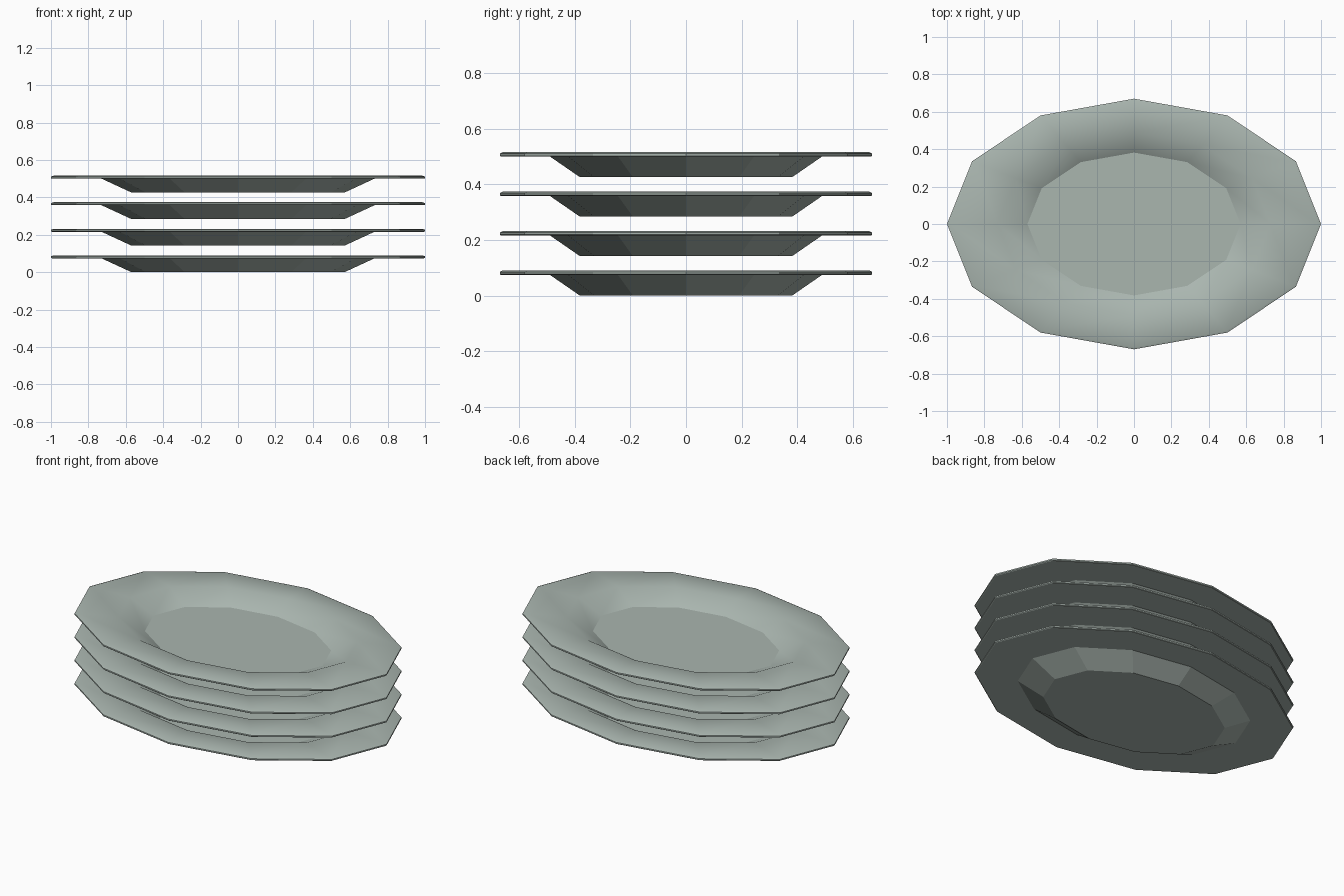
import bpy, bmesh, math

if "Cube" in bpy.data.objects:
    bpy.data.objects.remove(bpy.data.objects["Cube"])

SIDES, DEPTH, COUNT, STEP = 12, 0.67, 4, 0.142

glaze = bpy.data.materials.new("grey green glaze")
glaze.diffuse_color = (0.40, 0.465, 0.43, 1)
glaze.use_nodes = True
glaze.node_tree.nodes["Principled BSDF"].inputs["Base Color"].default_value = glaze.diffuse_color

# Profile (radius, height) from underside centre ring round the rim to the floor
profile = [(0.57, 0.0), (0.73, 0.074), (0.995, 0.074), (1.0, 0.077),
           (1.0, 0.085), (0.985, 0.09), (0.73, 0.09), (0.57, 0.022)]
SMOOTH_FROM = 4  # upper rim and inner wall are smooth

# Oval plate mesh
bm = bmesh.new()
rings = [[bm.verts.new((r * math.cos(math.tau * i / SIDES),
                        r * DEPTH * math.sin(math.tau * i / SIDES), z))
          for i in range(SIDES)] for r, z in profile]
for k, (a, b) in enumerate(zip(rings, rings[1:])):
    for i in range(SIDES):
        j = (i + 1) % SIDES
        f = bm.faces.new((a[i], a[j], b[j], b[i]))
        f.smooth = k >= SMOOTH_FROM
bm.faces.new(rings[0][::-1])   # base
bm.faces.new(rings[-1])        # floor
bmesh.ops.recalc_face_normals(bm, faces=bm.faces)
# Keep the floor and outer edge crisp
for e in bm.edges:
    if len({f.smooth for f in e.link_faces}) == 2:
        e.smooth = False
mesh = bpy.data.meshes.new("plate")
bm.to_mesh(mesh)
bm.free()
mesh.materials.append(glaze)

# Stack of plates
for n in range(COUNT):
    plate = bpy.data.objects.new(f"plate_{n + 1}", mesh)
    plate.location.z = n * STEP
    bpy.context.collection.objects.link(plate)
